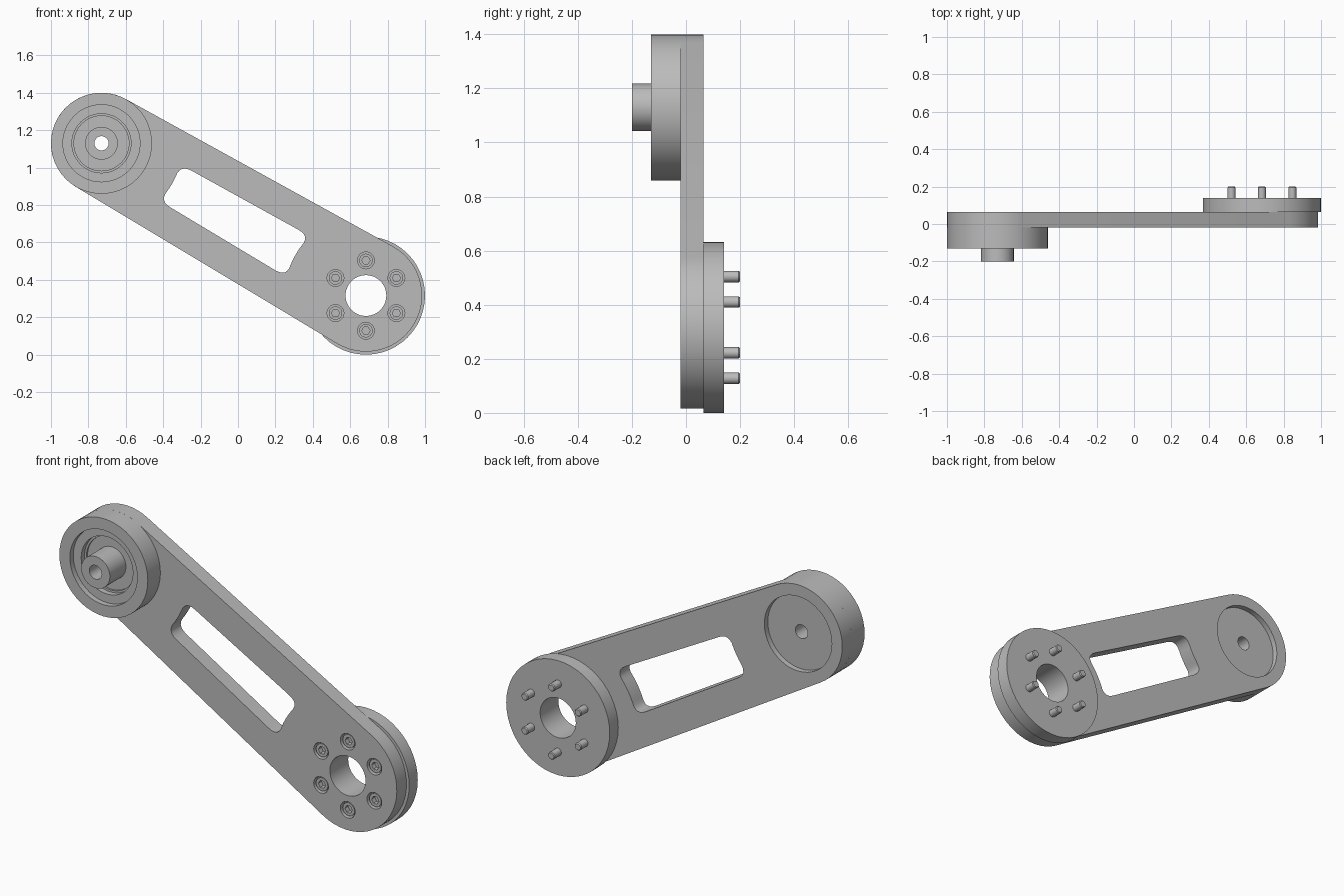
import bpy, bmesh
from math import sin, cos, pi, asin, atan2, radians, hypot
from mathutils import Matrix, Vector

if "Cube" in bpy.data.objects:
    bpy.data.objects.remove(bpy.data.objects["Cube"])

grey = bpy.data.materials.new("machined_grey")
grey.use_nodes = True
GREY = (0.5, 0.5, 0.5, 1)
grey.diffuse_color = GREY
grey.node_tree.nodes["Principled BSDF"].inputs["Base Color"].default_value = GREY

# Arm layout: pivot centres (x, z) and radii
PIVOT, FLANGE = Vector((-0.73, 1.13)), Vector((0.684, 0.316))
R_PIVOT, R_END, R_BORE, R_HOLE = 0.27, 0.30, 0.206, 0.109
FRONT, BACK = -0.02, 0.065
AXIS = FLANGE - PIVOT
LENGTH = AXIS.length
TILT = atan2(AXIS.y, AXIS.x)
BOLTS = [FLANGE + 0.188 * Vector((cos(a), sin(a)))
         for a in (radians(30 + 60 * i) for i in range(6))]


def finish(name, bm):
    bmesh.ops.recalc_face_normals(bm, faces=bm.faces)
    mesh = bpy.data.meshes.new(name)
    bm.to_mesh(mesh)
    bm.free()
    mesh.materials.append(grey)
    ob = bpy.data.objects.new(name, mesh)
    bpy.context.collection.objects.link(ob)
    bpy.ops.object.select_all(action="DESELECT")
    bpy.context.view_layer.objects.active = ob
    ob.select_set(True)
    bpy.ops.object.shade_smooth_by_angle(angle=radians(30))
    return ob


def plate(name, loops, y0, y1):
    """Flat plate from an outline and its holes, given as (x, z) loops."""
    bm = bmesh.new()
    edges = []
    for loop in loops:
        vs = [bm.verts.new((p[0], y0, p[1])) for p in loop]
        edges += [bm.edges.new((v, vs[i - 1])) for i, v in enumerate(vs)]
    bmesh.ops.triangle_fill(bm, edges=edges, use_beauty=True, normal=(0, -1, 0))
    geo = bmesh.ops.extrude_face_region(bm, geom=bm.faces[:], use_keep_orig=True)["geom"]
    bmesh.ops.translate(bm, vec=(0, y1 - y0, 0),
                        verts=[g for g in geo if isinstance(g, bmesh.types.BMVert)])
    return finish(name, bm)


def lathe(name, centre, profile, closed=True, sides=48):
    """Turn a (radius, y) profile about a y-parallel axis through centre."""
    bm = bmesh.new()
    vs = [bm.verts.new((r, y, 0)) for r, y in profile]
    edges = [bm.edges.new(pair) for pair in zip(vs, vs[1:])]
    if closed:
        edges.append(bm.edges.new((vs[-1], vs[0])))
    bmesh.ops.spin(bm, geom=vs + edges, cent=(0, 0, 0), axis=(0, 1, 0),
                   angle=2 * pi, steps=sides)
    bmesh.ops.remove_doubles(bm, verts=bm.verts, dist=0.0001)
    bm.transform(Matrix.Translation((centre.x, 0, centre.y)))
    return finish(name, bm)


def arc(c, r, a0, a1, n):
    return [Vector((c[0] + r * cos(a0 + (a1 - a0) * i / n),
                    c[1] + r * sin(a0 + (a1 - a0) * i / n))) for i in range(n + 1)]


def circle(c, r, n=48):
    return arc(c, r, 0, 2 * pi, n)[:-1]


def to_world(points):
    turn = Matrix.Rotation(TILT, 2)
    return [PIVOT + turn @ p for p in points]


def slot_end(centre_u, side):
    """Slot end concentric with a pivot, with rounded corners; runs bottom to top."""
    r, fillet, taper = 0.435, 0.07, 0.0184
    half = 0.104 + taper * abs(centre_u + side * r)
    a = asin(half / r)
    s = a - fillet / r
    corner, start = Vector((r * cos(a), half)), Vector((r * cos(s), r * sin(s)))
    stop = corner + Vector((fillet, fillet * taper * side))
    bend = [start.lerp(corner, t / 6).lerp(corner.lerp(stop, t / 6), t / 6)
            for t in range(7)]
    low = [Vector((p.x, -p.y)) for p in reversed(bend)]
    pts = low + arc((0, 0), r, -s, s, 6)[1:-1] + bend
    return [Vector((centre_u + side * p.x, p.y)) for p in pts]


# Tapered arm plate with lightening slot, bore, centre hole and bolt holes
delta = pi / 2 + asin((R_END - R_PIVOT) / LENGTH)
outline = (arc((0, 0), R_PIVOT, delta, 2 * pi - delta, 26)
           + arc((LENGTH, 0), R_END, -delta, delta, 26))
slot = slot_end(0, 1) + slot_end(LENGTH, -1)[::-1]
plate("arm_plate",
      [to_world(outline), to_world(slot), circle(PIVOT, R_BORE), circle(FLANGE, R_HOLE)]
      + [circle(b, 0.045, 24) for b in BOLTS], FRONT, BACK)

# Raised housing ring at the upper pivot
lathe("pivot_housing", PIVOT, [(R_BORE, -0.13), (R_PIVOT, -0.13),
                               (R_PIVOT, FRONT), (R_BORE, FRONT)])

# Bearing insert with hollow stub shaft
lathe("bearing_and_shaft", PIVOT,
      [(0.038, -0.2), (0.0875, -0.2), (0.0875, -0.06), (0.147, -0.06), (0.147, -0.07),
       (0.158, -0.07), (0.158, -0.1), (R_BORE, -0.1), (R_BORE, 0.035), (0.038, 0.035)])

# Round flange behind the lower end
lathe("end_flange", FLANGE, [(R_HOLE, BACK), (0.316, BACK), (0.316, 0.14), (R_HOLE, 0.14)])

# Six socket screws: seat and shank, then head with hexagonal socket
for i, b in enumerate(BOLTS):
    lathe(f"screw_shank_{i + 1}", b,
          [(0, 0.015), (0.045, 0.015), (0.045, BACK), (0.021, BACK),
           (0.021, 0.195), (0.017, 0.2), (0, 0.2)], closed=False, sides=24)
    plate(f"screw_head_{i + 1}", [circle(b, 0.036, 24), circle(b, 0.022, 6)], -0.012, 0.015)
